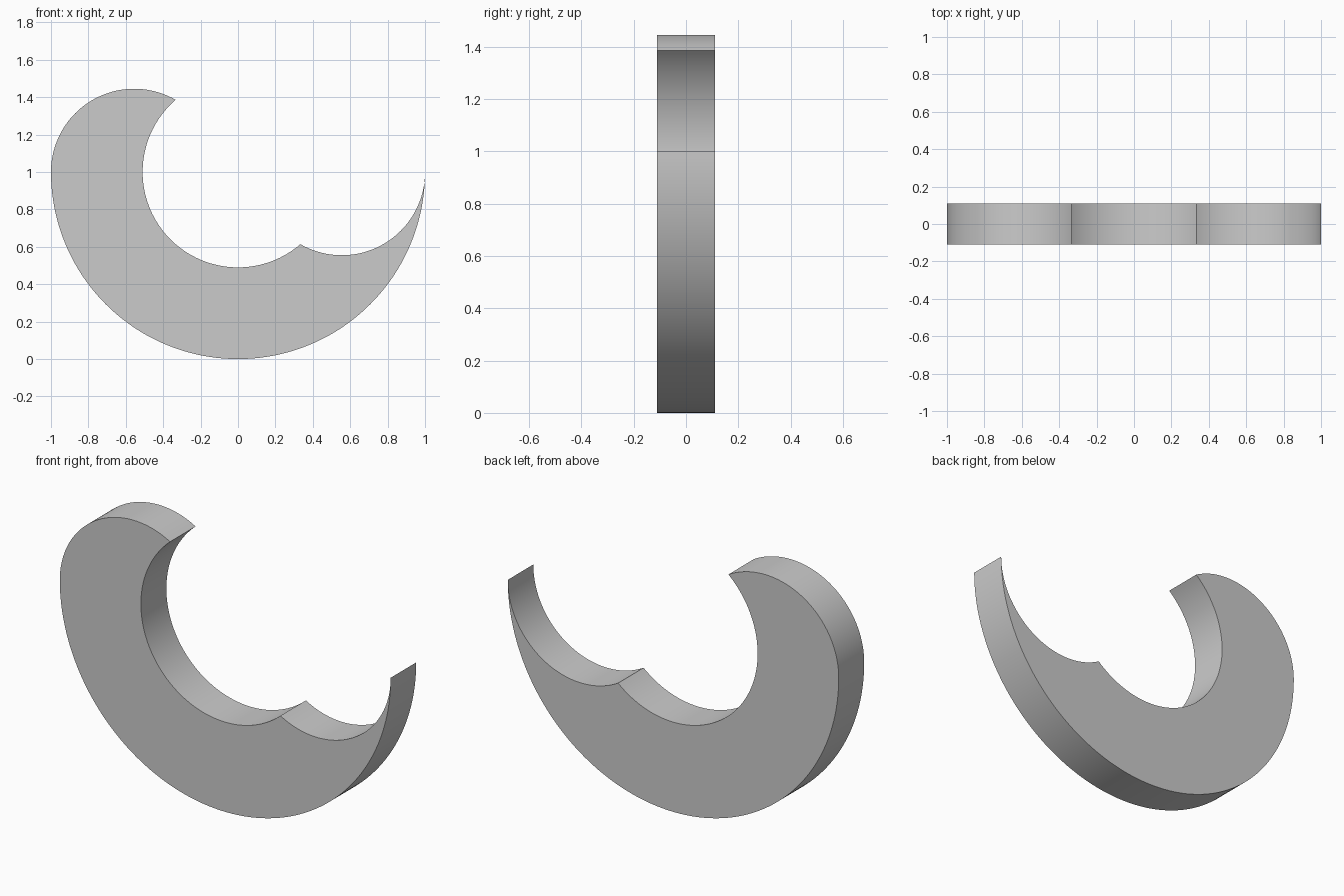
import bpy, bmesh
from math import cos, sin, radians, degrees, atan2

if "Cube" in bpy.data.objects:
    bpy.data.objects.remove(bpy.data.objects["Cube"])

R_OUT, R_IN, R_LOBE = 1.0, 0.51, 0.445
LOBE_X, CZ, HALF = 0.555, 1.0, 0.11

# Where the inner circle meets each lobe circle
ix = (R_IN**2 - R_LOBE**2 + LOBE_X**2) / (2 * LOBE_X)
iz = (R_IN**2 - ix**2) ** 0.5
a_in = degrees(atan2(iz, ix))
a_lobe = degrees(atan2(iz, ix - LOBE_X))


def arc(cx, r, a0, a1, n):
    """Points along an arc, leaving out the last one."""
    angles = [radians(a0 + (a1 - a0) * i / n) for i in range(n)]
    return [(cx + r * cos(a), CZ + r * sin(a)) for a in angles]


# Closed outline: outer half circle, left lobe, inner half circle, right scoop
outline = (arc(0, R_OUT, 360, 180, 128)
           + arc(-LOBE_X, R_LOBE, 180, 180 - a_lobe, 48)
           + arc(0, R_IN, 180 - a_in, 360 - a_in, 72)
           + arc(LOBE_X, R_LOBE, 360 - a_lobe, 360, 48))

# Extrude the outline through the thickness
bm = bmesh.new()
face = bm.faces.new([bm.verts.new((x, -HALF, z)) for x, z in outline])
ext = bmesh.ops.extrude_face_region(bm, geom=[face], use_keep_orig=True)
moved = [e for e in ext["geom"] if isinstance(e, bmesh.types.BMVert)]
bmesh.ops.translate(bm, verts=moved, vec=(0, 2 * HALF, 0))
bmesh.ops.recalc_face_normals(bm, faces=bm.faces)
mesh = bpy.data.meshes.new("curved_drop_plate")
bm.to_mesh(mesh)
bm.free()

plate = bpy.data.objects.new("curved_drop_plate", mesh)
bpy.context.collection.objects.link(plate)
bpy.context.view_layer.objects.active = plate
plate.select_set(True)
bpy.ops.object.shade_smooth_by_angle(angle=radians(30))
